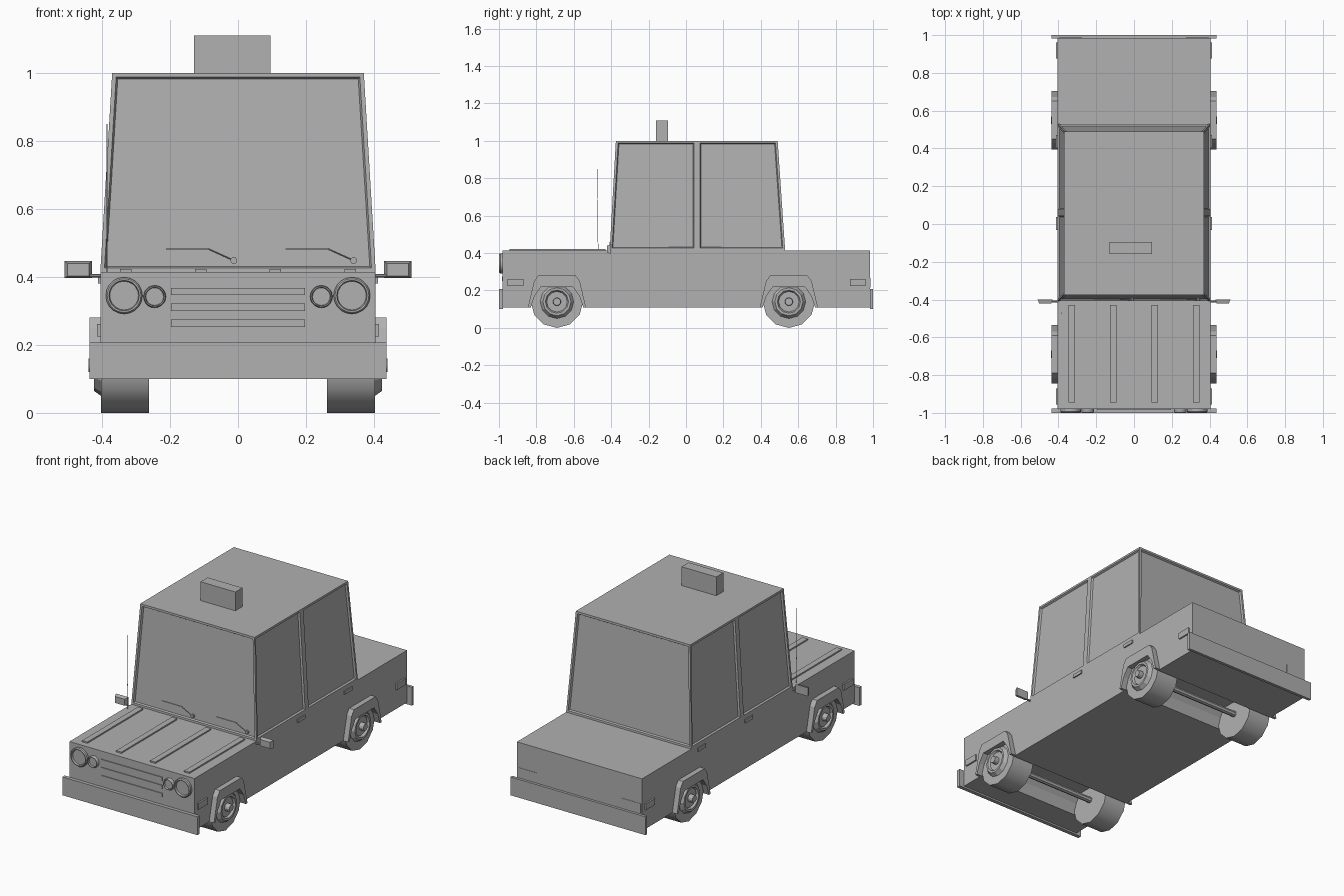
import bpy, bmesh, math
from mathutils import Vector

if "Cube" in bpy.data.objects:
    bpy.data.objects.remove(bpy.data.objects["Cube"])

paint = bpy.data.materials.new("dark_grey")
paint.diffuse_color = (0.44, 0.44, 0.44, 1)
paint.use_nodes = True
paint.node_tree.nodes["Principled BSDF"].inputs["Base Color"].default_value = paint.diffuse_color


def finish(name, bm):
    bmesh.ops.recalc_face_normals(bm, faces=bm.faces[:])
    me = bpy.data.meshes.new(name)
    bm.to_mesh(me)
    bm.free()
    me.materials.append(paint)
    ob = bpy.data.objects.new(name, me)
    bpy.context.collection.objects.link(ob)
    return ob


def box(name, x, y, z):
    bm = bmesh.new()
    bmesh.ops.create_cube(bm, size=1)
    for v in bm.verts:
        v.co = [(a + b) / 2 + c * abs(b - a) for (a, b), c in zip((x, y, z), v.co)]
    return finish(name, bm)


def prism(name, profile, x0, x1):
    # extrude a (y, z) outline along x
    bm = bmesh.new()
    face = bm.faces.new([bm.verts.new((x0, y, z)) for y, z in profile])
    ext = bmesh.ops.extrude_face_region(bm, geom=[face])["geom"]
    for v in ext:
        if isinstance(v, bmesh.types.BMVert):
            v.co.x = x1
    return finish(name, bm)


def lathe(name, profile, centre, axis, sides):
    # closed stack of rings (distance along axis, radius), first vertex downward
    bm = bmesh.new()
    d = Vector(axis).normalized()
    u = Vector((0, 0, -1)) if abs(d.z) < 0.9 else Vector((1, 0, 0))
    u = (u - d * u.dot(d)).normalized()
    w = d.cross(u)
    rings = []
    for t, r in profile:
        rings.append([bm.verts.new(Vector(centre) + d * t
                      + (u * math.cos(a) + w * math.sin(a)) * r)
                      for a in (2 * math.pi * i / sides for i in range(sides))])
    for a, b in zip(rings, rings[1:]):
        for i in range(sides):
            j = (i + 1) % sides
            bm.faces.new((a[i], a[j], b[j], b[i]))
    bm.faces.new(rings[0])
    bm.faces.new(rings[-1])
    return finish(name, bm)


def rod(name, a, b, r, sides=6):
    d = Vector(b) - Vector(a)
    return lathe(name, [(0, r), (d.length, r)], a, d, sides)


def smooth(ob):
    bpy.ops.object.select_all(action='DESELECT')
    ob.select_set(True)
    bpy.context.view_layer.objects.active = ob
    bpy.ops.object.shade_smooth_by_angle(angle=math.radians(35))


AXLES = {"front": -0.69, "rear": 0.55}
INNER = [(-0.14, 0.11), (-0.12, 0.17), (-0.085, 0.22),
         (0.085, 0.22), (0.12, 0.17), (0.14, 0.11)]
OUTER = [(0.155, 0.11), (0.122, 0.25), (0.1, 0.28),
         (-0.1, 0.28), (-0.122, 0.25), (-0.155, 0.11)]

# lower body with wheel channels
outline = [(-0.98, 0.11)]
for yc in AXLES.values():
    outline += [(yc + y, z) for y, z in INNER]
outline += [(0.985, 0.11), (0.985, 0.415), (-0.98, 0.415)]
prism("lower_body", outline, -0.405, 0.405)

# cabin with recessed windows
bm = bmesh.new()


def ring(x, ys, z):
    pts = [(x, y) for y in ys] + [(-x, y) for y in reversed(ys)]
    return [bm.verts.new((px, py, z)) for px, py in pts]


low = ring(0.405, (-0.408, 0.055, 0.064, 0.53), 0.415)
top = ring(0.37, (-0.375, 0.055, 0.064, 0.49), 1.0)
walls = [bm.faces.new((low[i], low[(i + 1) % 8], top[(i + 1) % 8], top[i])) for i in range(8)]
bm.faces.new(top)
bm.faces.new(low[::-1])
bmesh.ops.recalc_face_normals(bm, faces=bm.faces[:])
panes = [walls[i] for i in (0, 2, 3, 4, 6, 7)]
bmesh.ops.inset_individual(bm, faces=panes, thickness=0.017, depth=0)
bmesh.ops.inset_individual(bm, faces=panes, thickness=0.007, depth=-0.01)
finish("cabin", bm)

# roof sign
box("roof_sign", (-0.13, 0.095), (-0.16, -0.095), (0.998, 1.11))

# bumpers
box("front_bumper", (-0.437, 0.437), (-1.0, -0.978), (0.1, 0.207))
box("rear_bumper", (-0.437, 0.437), (0.983, 1.0), (0.1, 0.207))

# grille bars and hood ribs
for i in range(3):
    z = 0.357 - i * 0.047
    box("grille_bar", (-0.197, 0.197), (-0.985, -0.975), (z - 0.011, z + 0.011))
for x in (-0.33, -0.11, 0.11, 0.33):
    box("hood_rib", (x - 0.017, x + 0.017), (-0.945, -0.43), (0.41, 0.423))

# axles
for pos, yc in AXLES.items():
    rod(pos + "_axle", (-0.3, yc, 0.14), (0.3, yc, 0.14), 0.017, 8)

for s in (-1, 1):
    # wheels and arches
    for pos, yc in AXLES.items():
        smooth(lathe(pos + "_wheel", [(0.262, 0.14), (0.403, 0.14)],
                     (0, yc, 0.14), (s, 0, 0), 12))
        lathe(pos + "_hub", [(0.4, 0.092), (0.424, 0.075), (0.424, 0.062), (0.412, 0.055),
                             (0.412, 0.022), (0.44, 0.02)], (0, yc, 0.14), (s, 0, 0), 12)
        prism(pos + "_wheel_arch", [(yc + y, z) for y, z in INNER + OUTER],
              s * 0.395, s * 0.436)
    # headlights with recessed lenses
    for name, x, z, r in (("headlight", 0.335, 0.345, 0.054),
                          ("small_headlight", 0.245, 0.342, 0.033)):
        smooth(lathe(name, [(0.97, r), (0.993, r), (0.999, r * 0.92), (0.999, r * 0.83),
                            (0.988, r * 0.78)], (s * x, 0, z), (0, -1, 0), 20))
    # marker and tail lights
    box("front_side_marker", (s * 0.4, s * 0.414), (-0.955, -0.87), (0.225, 0.262))
    box("rear_side_marker", (s * 0.4, s * 0.414), (0.877, 0.96), (0.225, 0.262))
    box("tail_light", (s * 0.275, s * 0.398), (0.98, 0.987), (0.215, 0.268))
    # door handles
    for y in (0.0, 0.435):
        box("door_handle", (s * 0.4, s * 0.412), (y - 0.033, y + 0.037), (0.38, 0.4))
    # side mirrors
    rod("mirror_arm", (s * 0.39, -0.41, 0.403), (s * 0.44, -0.41, 0.403), 0.005)
    mirror = box("side_mirror", (s * 0.43, s * 0.51), (-0.422, -0.4), (0.396, 0.446))
    for v in mirror.data.vertices:
        if v.co.y < -0.41:  # tapered front shell
            v.co.x += (s * 0.47 - v.co.x) * 0.2
            v.co.z += (0.421 - v.co.z) * 0.25

# wipers
for x in (-0.012, 0.34):
    rod("wiper_pivot", (x, -0.385, 0.448), (x, -0.408, 0.448), 0.01, 10)
    rod("wiper_arm", (x, -0.403, 0.448), (x - 0.075, -0.399, 0.482), 0.0015)
    rod("wiper_blade", (x - 0.07, -0.398, 0.482), (x - 0.2, -0.398, 0.482), 0.002)

# antenna
rod("antenna", (-0.385, -0.47, 0.41), (-0.385, -0.475, 0.85), 0.0015)
